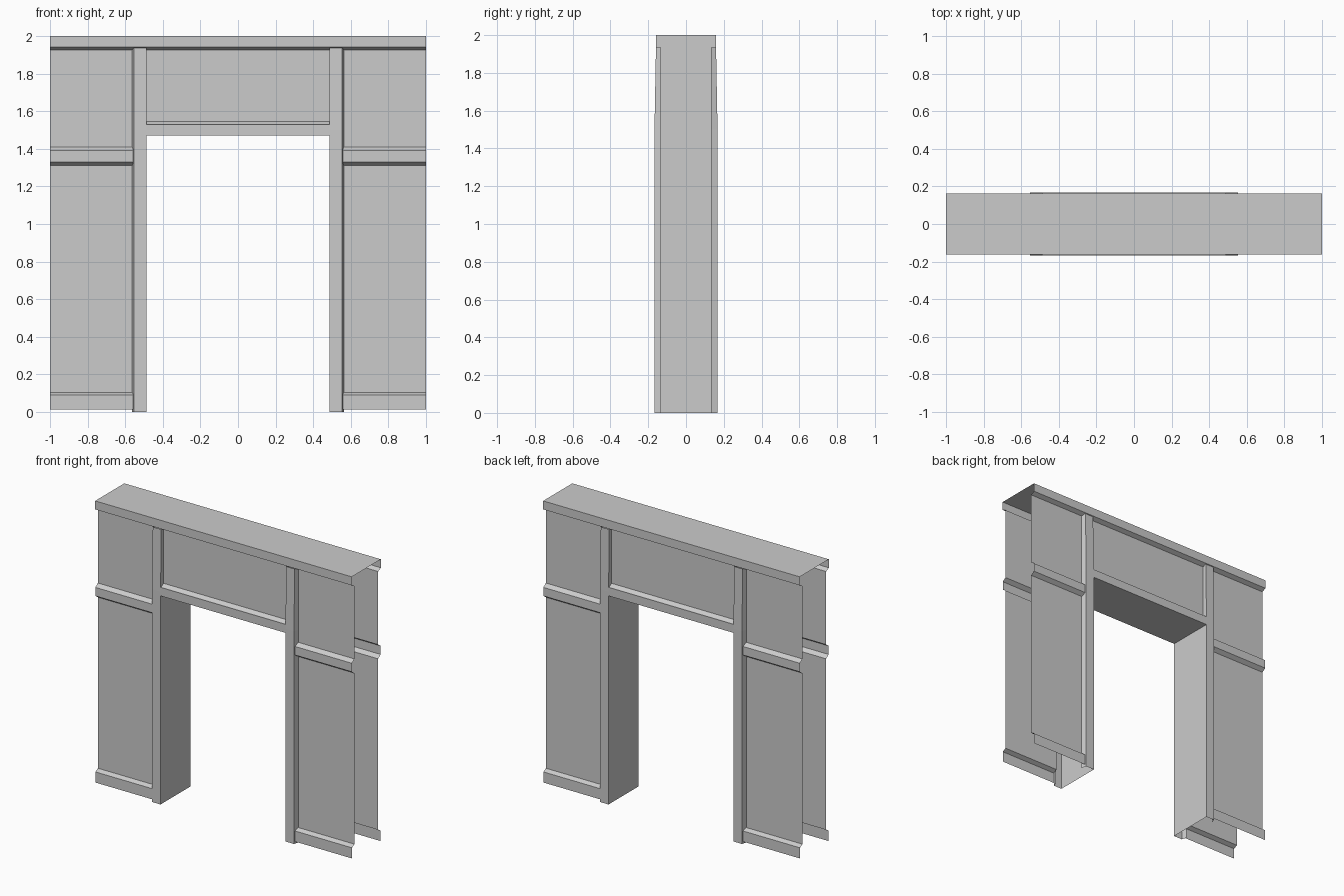
import bpy

if "Cube" in bpy.data.objects:
    bpy.data.objects.remove(bpy.data.objects["Cube"])

P, W, C = 0.167, 0.132, 0.162   # depth of pillar face, wall panel and cornice


def grid(name, rows):
    """Open sheet through rows of points, each row with the same point count."""
    n = len(rows[0])
    verts = [p for r in rows for p in r]
    faces = [(i * n + j, i * n + j + 1, (i + 1) * n + j + 1, (i + 1) * n + j)
             for i in range(len(rows) - 1) for j in range(n - 1)]
    me = bpy.data.meshes.new(name)
    me.from_pydata(verts, [], faces)
    ob = bpy.data.objects.new(name, me)
    bpy.context.collection.objects.link(ob)
    return ob


def extrude_x(name, profile, x0, x1):
    """Sweep a (y, z) profile along x."""
    return grid(name, [[(x, y, z) for y, z in profile] for x in (x0, x1)])


def mirror(ob, x=False, y=False):
    m = ob.modifiers.new("mirror", 'MIRROR')
    m.use_axis = (x, y, False)
    m.use_mirror_merge = False


# Side panels with baseboard and middle rail, on all four corners
panel = [(-0.16, 0.015), (-0.16, 0.09), (-W, 0.105), (-W, 1.31), (-0.16, 1.33),
         (-0.16, 1.39), (-W, 1.41), (-W, 1.925)]
mirror(extrude_x("side_panel", panel[::-1], 0.558, 1.0), True, True)

# Cornice cap across the full width
half = [(-W, 1.925), (-C, 1.94), (-C, 2.0)]
extrude_x("cornice", [(-y, z) for y, z in half] + [(y, z) for y, z in half[::-1]],
          -1.0, 1.0)

# Header over the opening: recessed panels, flush sill and soffit
half = [(-W, 1.925), (-W, 1.545), (-0.158, 1.53), (-P, 1.53), (-P, 1.47)]
extrude_x("header", half + [(-y, z) for y, z in half[::-1]], -0.487, 0.487)

# Door pillars with bevelled outer edge, leaning in slightly at the top
rows = []
for z, d in ((0, P), (1.5, P), (1.935, 0.159)):
    half = [(0.563, -W, z), (0.553, -d, z), (0.487, -d, z)]
    rows.append(half + [(x, -y, h) for x, y, h in half[::-1]])
mirror(grid("door_pillar", rows[::-1]), x=True)

# Upper end of the jamb inside the cornice
mirror(grid("jamb_top", [[(0.487, y, z) for y in (-0.158, 0.158)]
                         for z in (2.0, 1.935)]), x=True)
